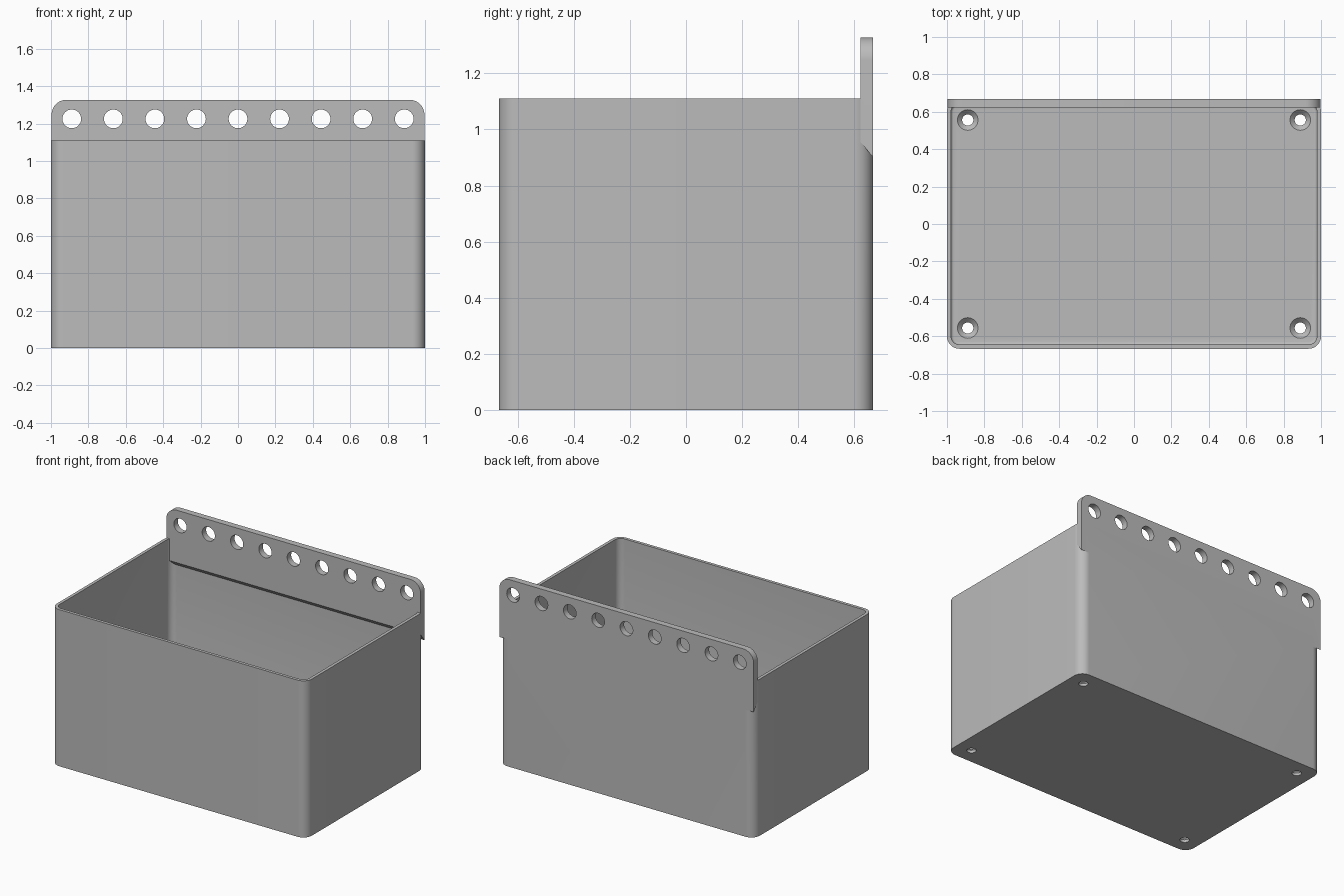
import bpy, bmesh
from math import cos, sin, pi, radians
from mathutils import Matrix, Vector

cube = bpy.data.objects.get("Cube")
if cube:
    bpy.data.objects.remove(cube, do_unlink=True)

W, D, H = 1.0, 0.667, 1.11        # half width, half depth, wall height
WALL, FLOOR, R = 0.022, 0.044, 0.067
PLATE_T, PLATE_TOP = 0.045, 1.327

grey = bpy.data.materials.new("warm_grey_plastic")
grey.use_nodes = True
COLOUR = (0.5, 0.5, 0.5, 1)
grey.diffuse_color = COLOUR
grey.node_tree.nodes["Principled BSDF"].inputs["Base Color"].default_value = COLOUR


def make(name, bm):
    bmesh.ops.recalc_face_normals(bm, faces=bm.faces)
    mesh = bpy.data.meshes.new(name)
    bm.to_mesh(mesh)
    bm.free()
    mesh.materials.append(grey)
    obj = bpy.data.objects.new(name, mesh)
    bpy.context.collection.objects.link(obj)
    return obj


def rounded_box(name, hx, hy, z0, z1, r, fillet=0):
    """Upright box with rounded vertical corners and optional bottom fillet."""
    bm = bmesh.new()
    pts = []
    for k, (sx, sy) in enumerate([(1, 1), (-1, 1), (-1, -1), (1, -1)]):
        for i in range(13):
            a = (k + i / 12) * pi / 2
            pts.append((sx * (hx - r) + r * cos(a), sy * (hy - r) + r * sin(a), z0))
    base = bm.faces.new([bm.verts.new(p) for p in pts])
    ext = bmesh.ops.extrude_face_region(bm, geom=[base])
    top = [g for g in ext["geom"] if isinstance(g, bmesh.types.BMVert)]
    bmesh.ops.translate(bm, verts=top, vec=(0, 0, z1 - z0))
    if fillet:
        rim = [e for e in bm.edges if all(abs(v.co.z - z0) < 1e-5 for v in e.verts)]
        bmesh.ops.bevel(bm, geom=rim, offset=fillet, segments=4, profile=0.5, affect="EDGES")
    return make(name, bm)


def add_cone(bm, r1, r2, depth, centre, turn=0):
    bmesh.ops.create_cone(bm, cap_ends=True, segments=40, radius1=r1, radius2=r2, depth=depth,
                          matrix=Matrix.Translation(centre) @ Matrix.Rotation(turn, 4, "X"))


def boolean(target, tool, operation):
    """Apply a boolean and discard the tool."""
    mod = target.modifiers.new(operation, "BOOLEAN")
    mod.operation, mod.solver, mod.object = operation, "EXACT", tool
    bpy.context.view_layer.update()
    deps = bpy.context.evaluated_depsgraph_get()
    mesh = bpy.data.meshes.new_from_object(target.evaluated_get(deps))
    target.modifiers.clear()
    target.data = mesh
    bpy.data.objects.remove(tool, do_unlink=True)


# Open bin: rounded shell hollowed by a filleted cavity
storage_bin = rounded_box("storage_bin", W, D, 0, H, R)
cavity = rounded_box("cavity", W - WALL, D - WALL, FLOOR, H + 0.2, R - WALL, 0.014)
boolean(storage_bin, cavity, "DIFFERENCE")

# Hanging plate along the back: rounded top corners, sloped underside
bm = bmesh.new()
hx, rt, yf, yb = W - 0.003, 0.08, D - PLATE_T, D
outline = [(-hx, 0.9), (hx, 0.9)]
for cx, start in ((hx - rt, 0), (rt - hx, pi / 2)):
    for i in range(13):
        a = start + i / 12 * pi / 2
        outline.append((cx + rt * cos(a), PLATE_TOP - rt + rt * sin(a)))
face = bm.faces.new([bm.verts.new((x, yb, z)) for x, z in outline])
ext = bmesh.ops.extrude_face_region(bm, geom=[face])
for v in ext["geom"]:
    if isinstance(v, bmesh.types.BMVert):
        v.co.y = yf
        if v.co.z < 0.95:
            v.co.z = 0.955
boolean(storage_bin, make("hanging_plate", bm), "UNION")

# Row of nine hanging holes
bm = bmesh.new()
for i in range(-4, 5):
    add_cone(bm, 0.05, 0.05, 0.3, Vector((i * 0.2222, D, 1.225)), pi / 2)
boolean(storage_bin, make("hanging_holes", bm), "DIFFERENCE")

# Countersunk screw holes in the floor corners
for r1, r2, z0, z1 in ((0.03, 0.03, -0.1, 0.2), (0.029, 0.0555, FLOOR - 0.026, FLOOR + 0.0005)):
    bm = bmesh.new()
    for sx in (-1, 1):
        for sy in (-1, 1):
            add_cone(bm, r1, r2, z1 - z0, Vector((sx * 0.889, sy * 0.556, (z0 + z1) / 2)))
    boolean(storage_bin, make("screw_holes", bm), "DIFFERENCE")

# Smooth the rounded corners, keep edges sharp
bpy.ops.object.select_all(action="DESELECT")
storage_bin.select_set(True)
bpy.context.view_layer.objects.active = storage_bin
bpy.ops.object.shade_smooth_by_angle(angle=radians(30))
